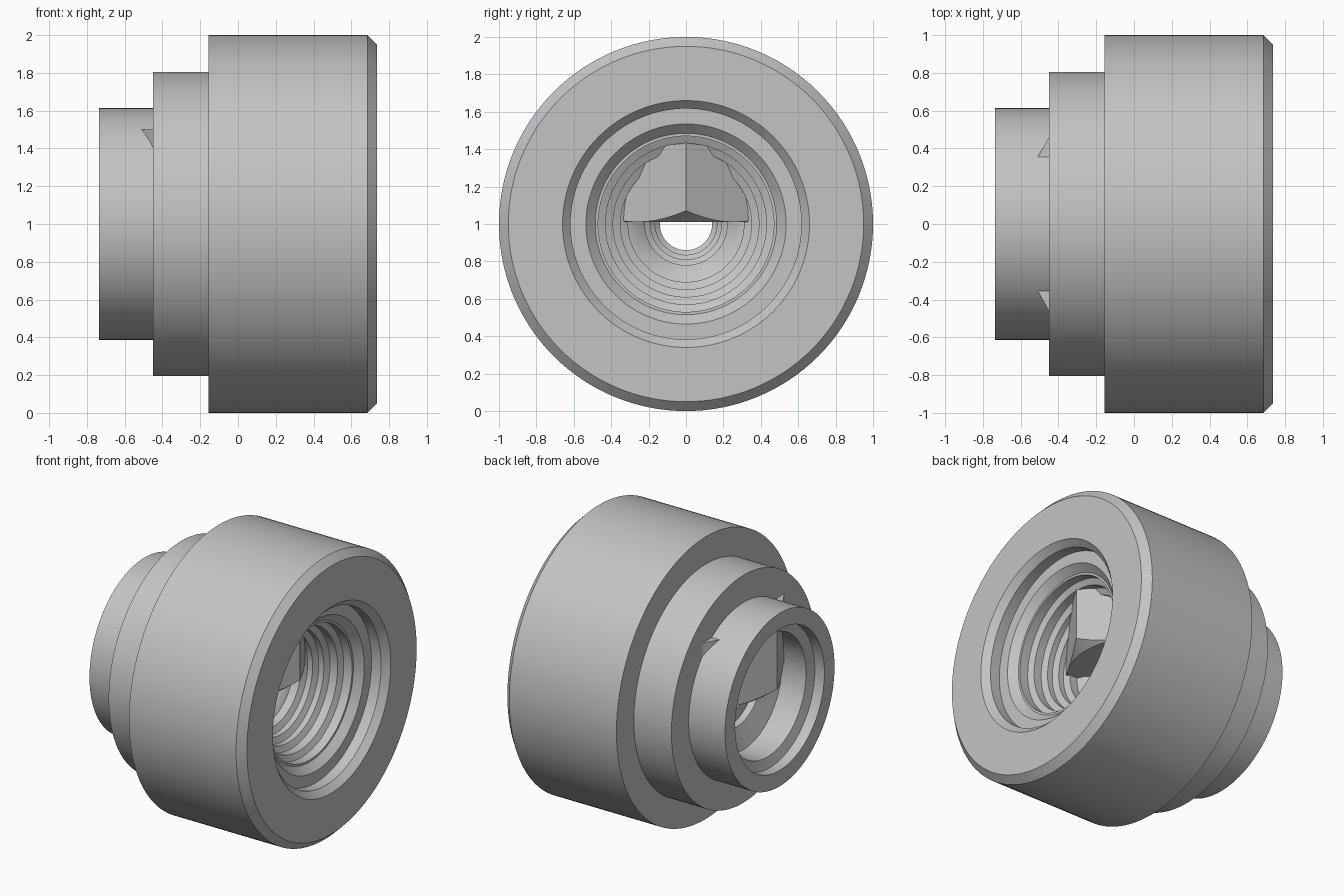
import bpy, bmesh, math
from mathutils import Matrix, Vector

cube = bpy.data.objects.get("Cube")
if cube:
    bpy.data.objects.remove(cube)

grey = bpy.data.materials.new("satin grey")
grey.use_nodes = True
colour = (0.55, 0.55, 0.55, 1)
grey.diffuse_color = colour
bsdf = next(n for n in grey.node_tree.nodes if n.type == 'BSDF_PRINCIPLED')
bsdf.inputs["Base Color"].default_value = colour


def finish(name, bm, smooth=True):
    bmesh.ops.recalc_face_normals(bm, faces=bm.faces)
    mesh = bpy.data.meshes.new(name)
    bm.to_mesh(mesh)
    bm.free()
    mesh.materials.append(grey)
    obj = bpy.data.objects.new(name, mesh)
    bpy.context.collection.objects.link(obj)
    bpy.ops.object.select_all(action='DESELECT')
    bpy.context.view_layer.objects.active = obj
    obj.select_set(True)
    if smooth:
        bpy.ops.object.shade_smooth_by_angle(angle=math.radians(20))
    return obj


def lathe(name, profile, steps=128):
    """Turn a closed (x, radius) profile about the horizontal axis."""
    bm = bmesh.new()
    verts = [bm.verts.new((x, 0, 1 + r)) for x, r in profile]
    edges = [bm.edges.new((a, b)) for a, b in zip(verts, verts[1:] + verts[:1])]
    bmesh.ops.spin(bm, geom=verts + edges, cent=(0, 0, 1), axis=(1, 0, 0),
                   angle=math.tau, steps=steps)
    bmesh.ops.remove_doubles(bm, verts=bm.verts, dist=1e-4)
    return finish(name, bm)


# Stepped body: outer shoulders, then the stepped conical bore
outer = [(-.735, .5), (-.735, .613), (-.45, .613), (-.45, .806),
         (-.155, .806), (-.155, 1), (.685, 1), (.735, .95)]
bore = [(.735, .66), (.69, .617), (.615, .617), (.615, .535), (.565, .485),
        (.565, .47), (.5, .47), (.48, .43), (.42, .43), (.4, .39), (.36, .39),
        (.34, .35), (.3, .35), (.28, .31), (.22, .31), (.2, .27), (.15, .22),
        (.1, .22), (.08, .19), (.04, .19), (.02, .165), (-.02, .165), (-.04, .14)]
rear_socket = [(-.3, .14), (-.3, .2), (-.35, .2), (-.35, .28), (-.4, .28),
               (-.45, .43), (-.64, .43), (-.66, .5)]
lathe("stepped_body", outer + bore + rear_socket)

# Hexagonal block, upright, with corners bevelled by a cone underneath
radius, centre, low, high = .6, -.115, 1.01, 1.5
apothem = radius * math.cos(math.pi / 6)
bm = bmesh.new()
top, side, base = [], [], []
count = 72
for i in range(count):
    a = math.tau * i / count
    off = a % (math.pi / 3) - math.pi / 6
    r = apothem / math.cos(off)
    d = Vector((math.cos(a), math.sin(a), 0))
    c = Vector((centre, 0, 0))
    top.append(bm.verts.new(c + d * r + Vector((0, 0, high))))
    side.append(bm.verts.new(c + d * r + Vector((0, 0, low + (r - apothem) * .75 + .001))))
    base.append(bm.verts.new(c + d * apothem + Vector((0, 0, low))))
for i in range(count):
    j = (i + 1) % count
    bm.faces.new((top[i], top[j], side[j], side[i]))
    bm.faces.new((side[i], side[j], base[j], base[i]))
bm.faces.new(top)
bm.faces.new(base)
finish("hex_block", bm)
